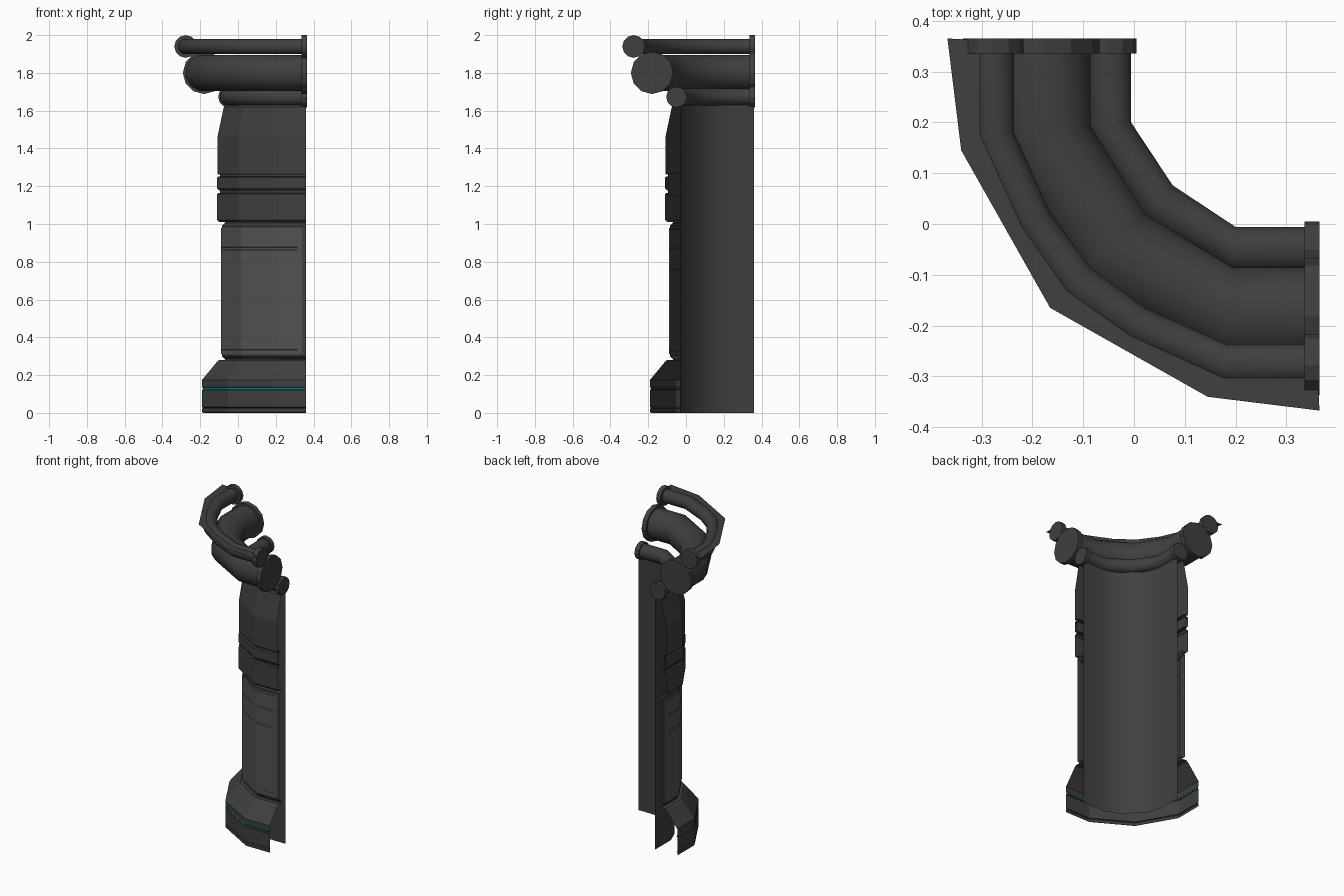
import bpy, bmesh, math

if "Cube" in bpy.data.objects:
    bpy.data.objects.remove(bpy.data.objects["Cube"])

END = 0.36  # where both straight runs stop


def material(name, rgb):
    m = bpy.data.materials.new(name)
    m.diffuse_color = (*rgb, 1)
    m.use_nodes = True
    m.node_tree.nodes["Principled BSDF"].inputs["Base Color"].default_value = m.diffuse_color
    return m


DARK = material("dark_grey", (0.05, 0.05, 0.05))
MID = material("mid_grey", (0.085, 0.085, 0.085))
TEAL = material("teal_strip", (0.0, 0.22, 0.25))


def path(d, end=END, bulge=None):
    """Plan of the corner at offset d, mirrored across the diagonal."""
    c = 0.08 - 0.7 * d
    a = (-d, 0.2 - 0.08 * d)
    half = [(-d, end), a]
    if bulge is not None:
        half.append((a[0] * 0.45 + c * 0.55 - bulge, a[1] * 0.45 + c * 0.55 - bulge))
    return half + [(c, c)] + [(y, x) for x, y in reversed(half)]


def sweep(name, profile, mat, closed=False, caps=False, smooth=None, **kw):
    """Carry an (offset, height) profile round the corner."""
    bm = bmesh.new()
    rows = [[bm.verts.new((x, y, z)) for x, y in path(d, **kw)] for d, z in profile]
    count = len(rows)
    for i in range(count if closed else count - 1):
        r, s = rows[i], rows[(i + 1) % count]
        for j in range(len(r) - 1):
            bm.faces.new((r[j], r[j + 1], s[j + 1], s[j]))
    if caps:
        for j in (0, -1):
            bm.faces.new([r[j] for r in rows])
    bmesh.ops.recalc_face_normals(bm, faces=bm.faces[:])
    return finish(name, bm, mat, smooth)


def finish(name, bm, mat, smooth=None):
    me = bpy.data.meshes.new(name)
    bm.to_mesh(me)
    bm.free()
    me.materials.append(mat)
    ob = bpy.data.objects.new(name, me)
    bpy.context.collection.objects.link(ob)
    if smooth:
        bpy.ops.object.select_all(action='DESELECT')
        bpy.context.view_layer.objects.active = ob
        ob.select_set(True)
        bpy.ops.object.shade_smooth_by_angle(angle=math.radians(smooth))
    return ob


def pipe(name, d, z, r, cap_r, bulge=None, sides=12):
    """Swept tube with a round collar on each end."""
    ring = [(d + r * math.cos(2 * math.pi * (k + 0.5) / sides),
             z + r * math.sin(2 * math.pi * (k + 0.5) / sides)) for k in range(sides)]
    sweep(name, ring, DARK, closed=True, caps=True, smooth=40, bulge=bulge)
    for side, loc, rot in (("right", (0.35, -d, z), (0, math.pi / 2, 0)),
                           ("left", (-d, 0.35, z), (math.pi / 2, 0, 0))):
        bpy.ops.mesh.primitive_cylinder_add(vertices=sides, radius=cap_r, depth=0.03,
                                            location=loc, rotation=rot)
        ob = bpy.context.object
        ob.name = name + "_collar_" + side
        ob.data.materials.append(DARK)


# plinth with a shallow foot groove and a sloped top
sweep("plinth_lower", [(0.185, 0), (0.19, 0.005), (0.19, 0.022), (0.184, 0.026),
                       (0.19, 0.03), (0.19, 0.122), (0.184, 0.126)], DARK)
sweep("plinth_light_strip", [(0.186, 0.124), (0.187, 0.134)], TEAL)
sweep("plinth_upper", [(0.184, 0.132), (0.19, 0.138), (0.19, 0.175),
                       (0.11, 0.272), (0.1, 0.28), (0.075, 0.28)], DARK)

# lower wall frame and raised panel with two grooves
sweep("panel_frame", [(0.07, 0.275), (0.07, 0.285), (0.086, 0.3), (0.086, 0.99),
                      (0.07, 1.005), (0.07, 1.02)], DARK)
panel = [(0.082, 0.325), (0.09, 0.335)]
for g in (0.76, 0.87):
    panel += [(0.09, g - 0.007), (0.084, g), (0.09, g + 0.007)]
panel += [(0.09, 0.965), (0.082, 0.975)]
sweep("raised_panel", panel, MID, caps=True, end=0.315)
sweep("panel_border", [(0.08, 0.312), (0.089, 0.312), (0.089, 0.98), (0.08, 0.98)],
      MID, closed=False, end=0.338)

# two horizontal bands and the tapered upper block
for name, lo, hi in (("wide_band", 1.01, 1.165), ("narrow_band", 1.177, 1.252)):
    sweep(name, [(0.08, lo), (0.1, lo), (0.11, lo + 0.012), (0.11, hi - 0.006),
                 (0.104, hi), (0.08, hi)], DARK)
sweep("band_recess", [(0.095, 1.15), (0.095, 1.27)], DARK)
sweep("upper_block", [(0.08, 1.262), (0.105, 1.262), (0.109, 1.268), (0.109, 1.46),
                      (0.075, 1.62), (0.05, 1.64)], DARK)

# plain inner wall
sweep("inner_wall", [(0.032, 0), (0.032, 1.64)], DARK, smooth=40, bulge=0.012)

# stacked cornice pipes
pipe("lower_pipe", 0.05, 1.672, 0.046, 0.055)
pipe("large_pipe", 0.18, 1.8, 0.098, 0.112)
pipe("upper_pipe", 0.277, 1.94, 0.042, 0.06, bulge=0.012)

# thin projecting ledge on the top pipe
outer = [(-0.367, 0.365), (-0.34, 0.145), (-0.165, -0.165), (0.145, -0.34), (0.365, -0.367)]
bm = bmesh.new()
o = [bm.verts.new((x, y, 1.972)) for x, y in outer]
i = [bm.verts.new((x, y, 1.972)) for x, y in path(0.275)]
for k in range(4):
    bm.faces.new((o[k], o[k + 1], i[k + 1], i[k]))
finish("top_ledge", bm, DARK)
